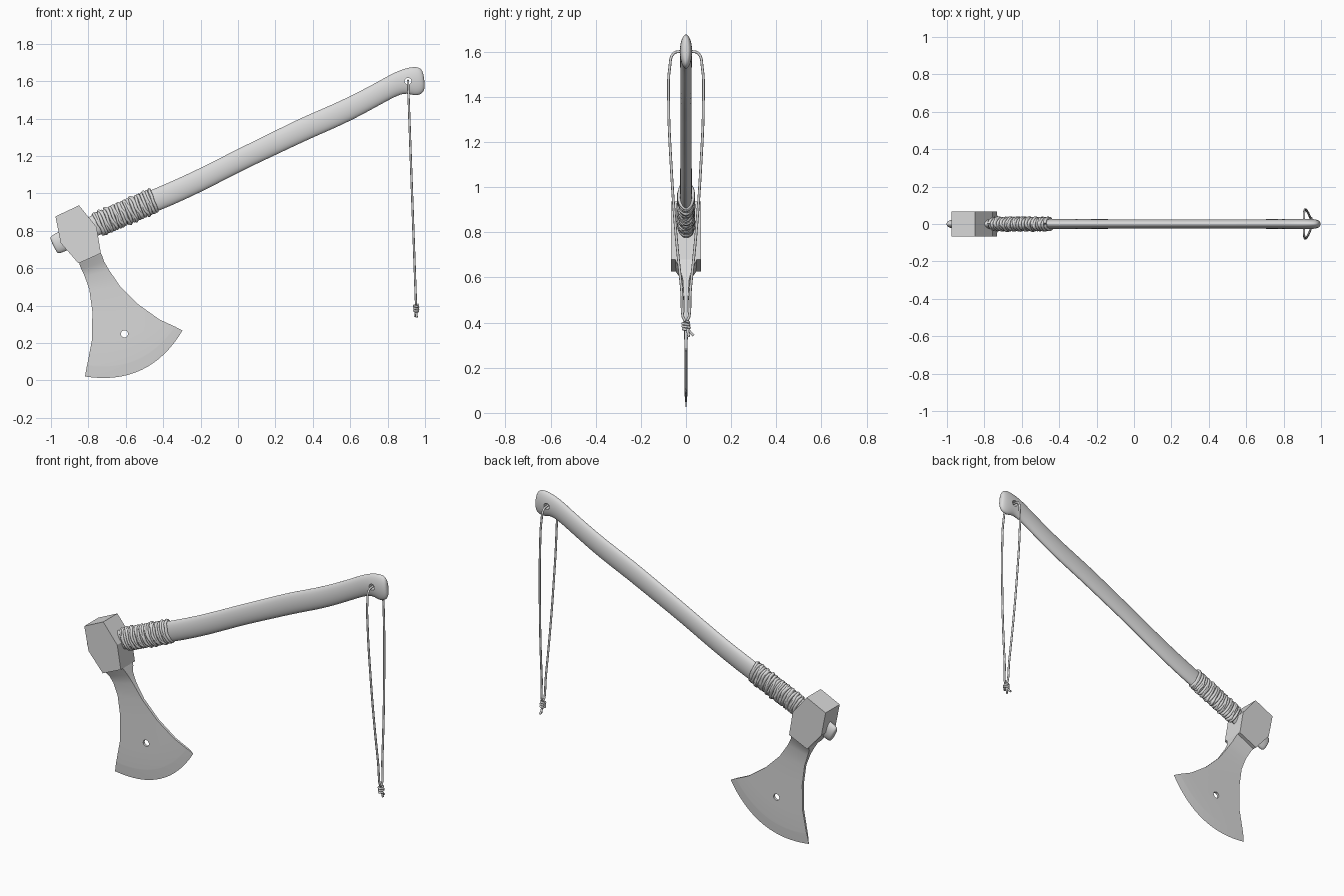
import bpy
import bmesh
import math
import random
from mathutils import Vector

random.seed(4)
old = bpy.data.objects.get("Cube")
if old:
    bpy.data.objects.remove(old)

grey = bpy.data.materials.new("plain_grey")
grey.use_nodes = True
grey.diffuse_color = (0.7, 0.7, 0.7, 1)
grey.node_tree.nodes["Principled BSDF"].inputs["Base Color"].default_value = (0.7, 0.7, 0.7, 1)


def activate(ob):
    bpy.ops.object.select_all(action='DESELECT')
    ob.select_set(True)
    bpy.context.view_layer.objects.active = ob


def smooth(ob, degrees):
    activate(ob)
    bpy.ops.object.shade_smooth_by_angle(angle=math.radians(degrees))


def loft(name, rings, cap_end=True):
    """Skin a list of closed rings and cap the ends."""
    bm = bmesh.new()
    loops = [[bm.verts.new(p) for p in ring] for ring in rings]
    n = len(loops[0])
    for a, b in zip(loops, loops[1:]):
        for i in range(n):
            j = (i + 1) % n
            bm.faces.new((a[i], a[j], b[j], b[i]))
    bm.faces.new(loops[0][::-1])
    if cap_end:
        bm.faces.new(loops[-1])
    bmesh.ops.remove_doubles(bm, verts=bm.verts, dist=0.00001)
    bmesh.ops.recalc_face_normals(bm, faces=bm.faces)
    mesh = bpy.data.meshes.new(name)
    bm.to_mesh(mesh)
    bm.free()
    mesh.materials.append(grey)
    ob = bpy.data.objects.new(name, mesh)
    bpy.context.collection.objects.link(ob)
    return ob


def drill(ob, x, z, radius):
    """Cut a round hole through the part along y."""
    bpy.ops.mesh.primitive_cylinder_add(vertices=20, radius=radius, depth=0.4,
                                        location=(x, 0, z), rotation=(math.pi / 2, 0, 0))
    cutter = bpy.context.object
    cutter.hide_render = True
    cutter.data.materials.append(grey)
    mod = ob.modifiers.new("hole", 'BOOLEAN')
    mod.object = cutter
    mod.solver = 'EXACT'
    activate(ob)
    bpy.ops.object.modifier_apply(modifier=mod.name)
    bpy.data.objects.remove(cutter)


def cord(name, paths, radius, cyclic=False):
    """Round cord following smooth paths, turned into a mesh."""
    curve = bpy.data.curves.new(name, 'CURVE')
    curve.dimensions = '3D'
    curve.bevel_depth = radius
    curve.bevel_resolution = 2
    curve.resolution_u = 5
    curve.use_fill_caps = True
    for path in paths:
        spline = curve.splines.new('BEZIER')
        spline.bezier_points.add(len(path) - 1)
        for bp, p in zip(spline.bezier_points, path):
            bp.co = p
            bp.handle_left_type = bp.handle_right_type = 'AUTO'
        spline.use_cyclic_u = cyclic
    curve.materials.append(grey)
    ob = bpy.data.objects.new(name, curve)
    bpy.context.collection.objects.link(ob)
    activate(ob)
    bpy.ops.object.convert(target='MESH')
    smooth(bpy.context.object, 60)


# Handle: oval sections (x, z, half height, half width) along a slightly wavy shaft
sections = [
    (-0.988, 0.721, 0.04, 0.015), (-0.98, 0.725, 0.053, 0.023), (-0.95, 0.738, 0.056, 0.026),
    (-0.79, 0.816, 0.057, 0.027), (-0.66, 0.877, 0.057, 0.027), (-0.42, 0.97, 0.061, 0.027),
    (-0.2, 1.07, 0.059, 0.026), (0, 1.175, 0.058, 0.026), (0.2, 1.27, 0.06, 0.026),
    (0.38, 1.358, 0.062, 0.026), (0.57, 1.436, 0.061, 0.026), (0.78, 1.55, 0.057, 0.026),
    (0.85, 1.588, 0.061, 0.027), (0.905, 1.602, 0.07, 0.028), (0.945, 1.6, 0.08, 0.028),
    (0.98, 1.6, 0.072, 0.024), (0.997, 1.602, 0.042, 0.013)]
rings = []
for i, (x, z, h, w) in enumerate(sections):
    a, b = sections[max(i - 1, 0)], sections[min(i + 1, len(sections) - 1)]
    t = Vector((b[0] - a[0], 0, b[1] - a[1])).normalized()
    up = Vector((-t.z, 0, t.x))
    angles = [math.tau * k / 16 for k in range(16)]
    rings.append([Vector((x, 0, z)) + up * h * math.cos(q) + Vector((0, w * math.sin(q), 0))
                  for q in angles])
handle = loft("handle", rings)
sub = handle.modifiers.new("round", 'SUBSURF')
sub.levels = sub.render_levels = 2
activate(handle)
bpy.ops.object.modifier_apply(modifier=sub.name)
drill(handle, 0.909, 1.6, 0.018)
smooth(handle, 40)

# Head block: six-sided prism around the handle
outline = [(-0.976, 0.877), (-0.85, 0.936), (-0.757, 0.822),
           (-0.733, 0.68), (-0.853, 0.626), (-0.948, 0.735)]
loft("head_block", [[(x, y, z) for x, z in outline] for y in (-0.067, 0.067)])

# Blade: rows from neck to cutting edge (left x, z, right x, z, half thickness, bulge)
rows = [
    (-0.85, 0.645, -0.738, 0.69, 0.05, 0), (-0.848, 0.622, -0.727, 0.668, 0.043, 0),
    (-0.838, 0.597, -0.716, 0.636, 0.025, 0), (-0.82, 0.558, -0.688, 0.588, 0.014, 0),
    (-0.795, 0.487, -0.63, 0.503, 0.009, 0), (-0.779, 0.37, -0.532, 0.406, 0.008, 0.02),
    (-0.78, 0.22, -0.42, 0.326, 0.007, 0.05), (-0.806, 0.085, -0.34, 0.289, 0.006, 0.08),
    (-0.808, 0.079, -0.335, 0.287, 0.0056, 0.081), (-0.818, 0.021, -0.297, 0.267, 0, 0.097)]
cols = 16
rings = []
for lx, lz, rx, rz, half, bulge in rows:
    left, right = Vector((lx, 0, lz)), Vector((rx, 0, rz))
    chord = (right - left).normalized()
    down = Vector((chord.z, 0, -chord.x))
    arc = []
    for k in range(cols + 1):
        u = k / cols
        arc.append(left.lerp(right, u) + down * bulge * 4 * u * (1 - u))
    side = Vector((0, half, 0))
    rings.append([p - side for p in arc] + [p + side for p in reversed(arc)])
blade = loft("blade", rings, cap_end=False)
drill(blade, -0.607, 0.249, 0.019)
smooth(blade, 30)


# Cord wrapping beside the head
def coil(start, end, turns, h, w, hand, jitter):
    a, b = Vector(start), Vector(end)
    t = (b - a).normalized()
    up = Vector((-t.z, 0, t.x))
    pts = []
    steps = turns * 12
    for k in range(steps + 1):
        q = hand * math.tau * k / 12
        grow = 1 + random.uniform(-jitter, jitter)
        p = a.lerp(b, k / steps) + t * random.uniform(-jitter, jitter) * h
        pts.append(p + up * h * grow * math.cos(q) + Vector((0, w * grow * math.sin(q), 0)))
    return pts


low, high = (-0.75, 0, 0.832), (-0.45, 0, 0.963)
cord("grip_wrap", [coil(low, high, 20, 0.059, 0.03, 1, 0.03),
                   coil(low, high, 9, 0.062, 0.032, -1, 0.06)], 0.0085)

# Lanyard: loop through the handle hole, hanging down to a knot
drop = [(0.03, 1.6), (0.055, 1.592), (0.072, 1.53), (0.077, 1.38), (0.066, 1.1),
        (0.045, 0.8), (0.02, 0.55), (0.006, 0.41)]


def strand(sign):
    return [(0.909 + 0.043 * (1.6 - z) / 1.2, sign * y, z) for y, z in drop]


cord("lanyard_loop", [strand(1) + strand(-1)[::-1]], 0.006, cyclic=True)
knot = coil((0.952, -0.002, 0.405), (0.952, 0.002, 0.368), 3, 0.011, 0.014, 1, 0.1)
tails = [[(0.952, 0, 0.385), (0.95, 0.012, 0.365), (0.948, 0.034, 0.342)],
         [(0.952, 0, 0.385), (0.954, 0.008, 0.36), (0.956, 0.012, 0.337)]]
cord("lanyard_knot", [knot] + tails, 0.006)
